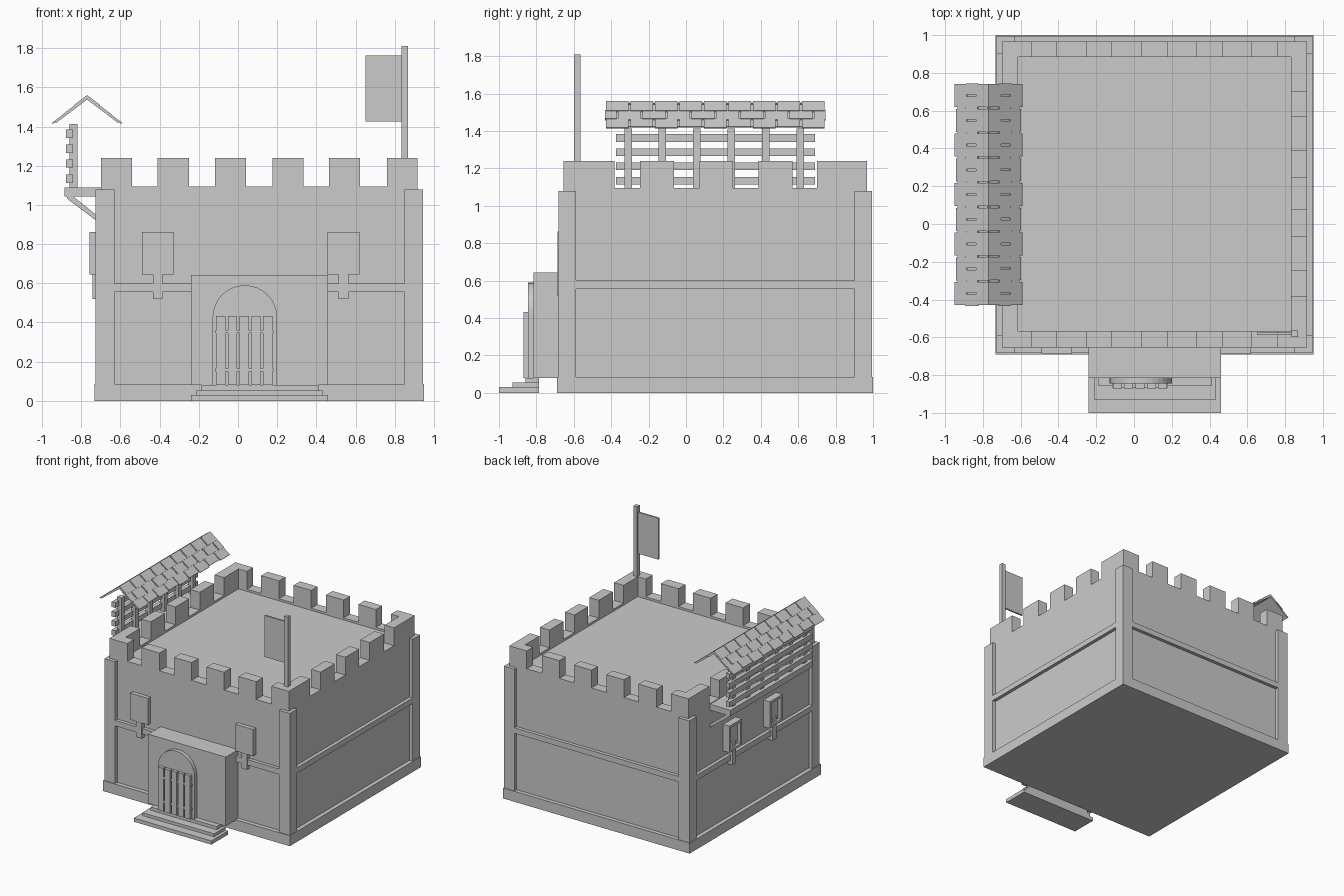
import bpy, bmesh, math
from mathutils import Matrix, Vector

if "Cube" in bpy.data.objects:
    bpy.data.objects.remove(bpy.data.objects["Cube"])


def boxes(name, specs, matrix=None):
    """One object from boxes given as (x0, x1, y0, y1, z0, z1)."""
    bm = bmesh.new()
    for x0, x1, y0, y1, z0, z1 in specs:
        m = Matrix.Translation(((x0 + x1) / 2, (y0 + y1) / 2, (z0 + z1) / 2))
        bmesh.ops.create_cube(bm, size=1, matrix=m @ Matrix.Diagonal((x1 - x0, y1 - y0, z1 - z0, 1)))
    if matrix:
        bm.transform(matrix)
    return finish(name, bm)


def prism(name, pts, y0, y1):
    """Extrude an x-z outline along y."""
    bm = bmesh.new()
    face = bm.faces.new([bm.verts.new((x, y0, z)) for x, z in pts])
    ext = bmesh.ops.extrude_face_region(bm, geom=[face])
    verts = [v for v in ext["geom"] if isinstance(v, bmesh.types.BMVert)]
    bmesh.ops.translate(bm, verts=verts, vec=(0, y1 - y0, 0))
    return finish(name, bm)


def finish(name, bm):
    bmesh.ops.recalc_face_normals(bm, faces=bm.faces)
    mesh = bpy.data.meshes.new(name)
    bm.to_mesh(mesh)
    bm.free()
    ob = bpy.data.objects.new(name, mesh)
    bpy.context.collection.objects.link(ob)
    return ob


def ring(outer, inner, z0, z1):
    """Four boxes forming a rectangular frame."""
    a0, a1, b0, b1 = outer
    c0, c1, d0, d1 = inner
    return [(a0, a1, b0, d0, z0, z1), (a0, a1, d1, b1, z0, z1),
            (a0, c0, d0, d1, z0, z1), (c1, a1, d0, d1, z0, z1)]


WALL = (-0.70, 0.917, -0.655, 0.967)
TRIM = (-0.727, 0.945, -0.683, 0.995)
PLINTH = (-0.733, 0.95, -0.69, 1.0)
INNER = (-0.615, 0.832, -0.567, 0.885)

# Main block, plinth and wall trim
boxes("main_block", [(*WALL, 0, 1.078)])
boxes("plinth", ring(PLINTH, WALL, 0, 0.085))
trim = ring(TRIM, WALL, 0.555, 0.60)
for x0, x1 in ((TRIM[0], -0.63), (0.85, TRIM[1])):
    for y0, y1 in ((TRIM[2], -0.587), (0.90, TRIM[3])):
        trim.append((x0, x1, y0, y1, 0.085, 1.078))
boxes("corner_posts_and_bands", trim)

# Parapet and merlons
boxes("parapet", ring(WALL, INNER, 1.078, 1.095))
merlons = []
xs = [(-0.41, -0.25), (-0.118, 0.04), (0.175, 0.333), (0.465, 0.623)]
ys = [(-0.245, -0.065), (0.073, 0.25), (0.387, 0.57)]
for y0, y1 in ((WALL[2], INNER[2]), (INNER[3], WALL[3])):
    for x0, x1 in xs + [(WALL[0], -0.54), (0.76, WALL[1])]:
        merlons.append((x0, x1, y0, y1, 1.095, 1.24))
for x0, x1 in ((WALL[0], INNER[0]), (INNER[1], WALL[1])):
    for y0, y1 in ys + [(INNER[2], -0.383), (0.70, INNER[3])]:
        merlons.append((x0, x1, y0, y1, 1.095, 1.24))
boxes("merlons", merlons)

# Gatehouse, steps and door
boxes("gatehouse", [(-0.24, 0.46, -0.815, -0.655, 0.08, 0.643)])
boxes("steps", [(-0.24, 0.46, -1.0, -0.785, 0, 0.03),
                (-0.213, 0.435, -0.928, -0.785, 0.03, 0.054),
                (-0.187, 0.41, -0.858, -0.785, 0.054, 0.08)])
cx, r = 0.035, 0.165
arch = [(cx + r, 0.08)] + [(cx + r * math.cos(math.pi * i / 16), 0.425 + r * math.sin(math.pi * i / 16))
                           for i in range(17)] + [(cx - r, 0.08)]
prism("door_arch", arch, -0.845, -0.815)
planks = [(-0.112 + 0.06 * i, -0.064 + 0.06 * i, -0.87, -0.845, 0.08, 0.433) for i in range(5)]
battens = [(-0.117, 0.181, -0.865, -0.845, z, z + 0.015) for z in (0.15, 0.345)]
boxes("door_planks", planks + battens)

# Front windows with corbels
for i, x in enumerate((-0.41, 0.538)):
    boxes(f"front_window_{i}", [(x - 0.081, x + 0.081, -0.688, -0.655, 0.645, 0.862)])
    boxes(f"front_corbel_{i}", [(x - 0.025, x + 0.025, -0.69, -0.655, 0.52, 0.645)])

# Left windows: raised frame, pane and corbel
for i, y in enumerate((0.44, -0.08)):
    a, b = y - 0.081, y + 0.081
    boxes(f"side_window_{i}", [(-0.757, -0.70, a, a + 0.02, 0.645, 0.862),
                               (-0.757, -0.70, b - 0.02, b, 0.645, 0.862),
                               (-0.757, -0.70, a + 0.02, b - 0.02, 0.645, 0.665),
                               (-0.757, -0.70, a + 0.02, b - 0.02, 0.842, 0.862),
                               (-0.73, -0.70, a + 0.02, b - 0.02, 0.665, 0.842)])
    boxes(f"side_corbel_{i}", [(-0.743, -0.70, y - 0.025, y + 0.025, 0.52, 0.70)])

# Balcony on the left wall
Y0, Y1 = -0.375, 0.69
boxes("balcony_floor", [(-0.885, -0.70, Y0, Y1, 1.042, 1.09)])
prism("balcony_brace", [(-0.875, 1.042), (-0.84, 1.042), (-0.70, 0.93), (-0.70, 0.902), (-0.87, 1.03)], Y0, Y1)
boxes("balcony_posts", [(-0.86, -0.82, y, y + 0.04, 1.09, 1.412)
                        for y in [-0.33 + 0.184 * i for i in range(6)]])
boxes("balcony_slats", [(-0.877, -0.843, Y0, Y1, z, z + 0.042)
                        for z in (1.113, 1.19, 1.265, 1.342)])

# Shingled gable roof: local x runs down the slope from the ridge
RY0, RY1, PITCH = -0.433, 0.745, 0.131
angle, length = math.radians(37), 0.228


def tile_row(x0, x1, z0, z1, shift, stagger):
    out = []
    for i in range(-1, 10):
        a = max(RY0, RY0 + PITCH * i + shift + 0.005)
        b = min(RY1, RY0 + PITCH * (i + 1) + shift - 0.005)
        if b - a > 0.02:
            out.append((x0, x1 - (stagger if i % 2 else 0), a, b, z0, z1))
    return out


slope = [(0, length - 0.015, RY0 + 0.004, RY1 - 0.004, -0.018, -0.011)]
slope += tile_row(0.15, length, -0.012, -0.005, 0, 0.008)
slope += tile_row(0.075, 0.158, -0.011, -0.003, PITCH / 2, 0.006)
slope += tile_row(0, 0.083, -0.011, 0.0, 0, 0.0)
for name, turn in (("roof_right", 0), ("roof_left", math.pi)):
    m = Matrix.Translation((-0.77, 0.156 if turn else 0, 1.56)) @ Matrix.Rotation(turn, 4, "Z")
    m = m @ Matrix.Rotation(angle, 4, "Y")
    if turn:
        m = m @ Matrix.Translation((0, -0.156, 0))
    boxes(name, slope, m)

# Flag on the front right corner
boxes("flag_pole", [(0.835, 0.868, -0.598, -0.564, 1.10, 1.81)])
boxes("flag", [(0.65, 0.84, -0.588, -0.574, 1.425, 1.762)])
